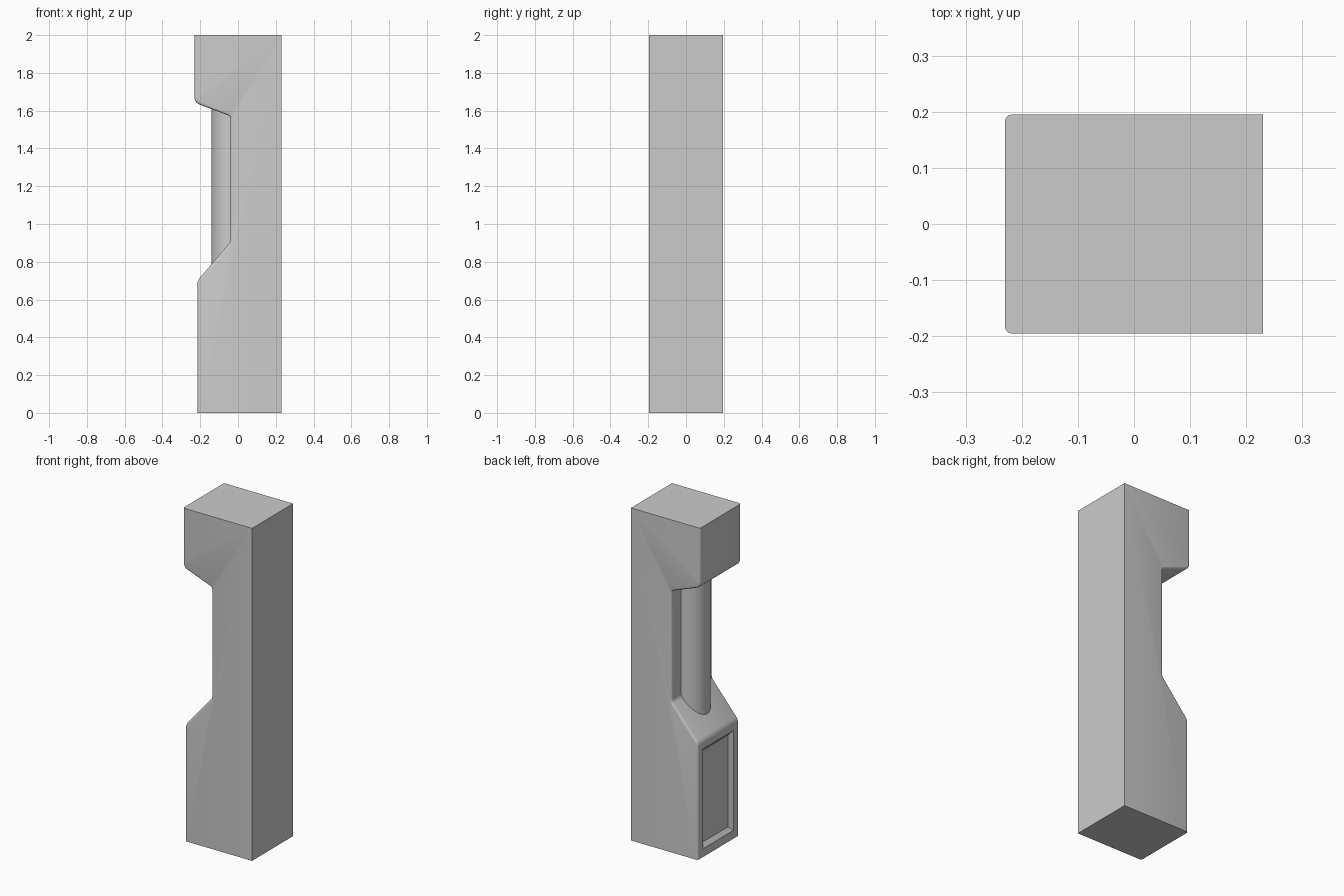
import bpy, bmesh
from mathutils import Vector

if "Cube" in bpy.data.objects:
    bpy.data.objects.remove(bpy.data.objects["Cube"])

HALF_Y = 0.195


def fillet(points):
    """Turn (x, z, radius) corners into a 2D outline with rounded corners."""
    out, n = [], len(points)
    for i, (x, z, r) in enumerate(points):
        c = Vector((x, z))
        if r == 0:
            out.append(c)
            continue
        a = (Vector(points[i - 1][:2]) - c).normalized()
        b = (Vector(points[(i + 1) % n][:2]) - c).normalized()
        for k in range(6):
            t = k / 5
            out.append((c + a * r) * (1 - t) ** 2 + c * 2 * t * (1 - t) + (c + b * r) * t ** 2)
    return out


def finish(bm, name, angle=0.6):
    bmesh.ops.recalc_face_normals(bm, faces=bm.faces)
    mesh = bpy.data.meshes.new(name)
    bm.to_mesh(mesh)
    bm.free()
    obj = bpy.data.objects.new(name, mesh)
    bpy.context.collection.objects.link(obj)
    bpy.ops.object.select_all(action='DESELECT')
    obj.select_set(True)
    bpy.context.view_layer.objects.active = obj
    bpy.ops.object.shade_smooth_by_angle(angle=angle)
    return obj


# Pillar body: side profile with a niche, extruded along y
outline = fillet([
    (0.23, 0, 0), (0.23, 2, 0), (-0.23, 2, 0),
    (-0.23, 1.642, 0.03), (-0.04, 1.571, 0.015),
    (-0.04, 0.905, 0.015), (-0.215, 0.70, 0.02), (-0.215, 0, 0),
])
bm = bmesh.new()
side = bm.faces.new([bm.verts.new((p.x, -HALF_Y, p.y)) for p in outline])
ext = bmesh.ops.extrude_face_region(bm, geom=[side])
bmesh.ops.translate(bm, vec=(0, 2 * HALF_Y, 0),
                    verts=[v for v in ext["geom"] if isinstance(v, bmesh.types.BMVert)])
bmesh.ops.recalc_face_normals(bm, faces=bm.faces)

# Rounded edges down both sides of the niche face
edges = []
for e in bm.edges:
    a, b = (v.co for v in e.verts)
    along_side = abs(a.y - b.y) < 1e-5
    if along_side and max(a.x, b.x) < 0.1:
        if not (min(a.z, b.z) > 1.99 or max(a.z, b.z) < 0.01):
            edges.append(e)
bmesh.ops.bevel(bm, geom=edges, offset=0.012, segments=3, profile=0.5, affect='EDGES')

# Recessed panel on the lower block
bm.normal_update()
panel = max((f for f in bm.faces if f.normal.x < -0.99 and f.calc_center_median().z < 0.6),
            key=lambda f: f.calc_area())
for half_y, low, high, x in ((0.145, 0.05, 0.65, -0.215), (0.122, 0.075, 0.627, -0.195)):
    mid = panel.calc_center_median().z
    bmesh.ops.inset_region(bm, faces=[panel], thickness=0.02)
    for v in panel.verts:
        v.co = (x, half_y if v.co.y > 0 else -half_y, high if v.co.z > mid else low)
finish(bm, "pillar_body")

# Round column standing in the niche
bm = bmesh.new()
bmesh.ops.create_cone(bm, cap_ends=True, segments=48, radius1=0.103, radius2=0.103, depth=0.87)
bmesh.ops.translate(bm, vec=(-0.038, 0, 1.185), verts=bm.verts)
finish(bm, "niche_column")
